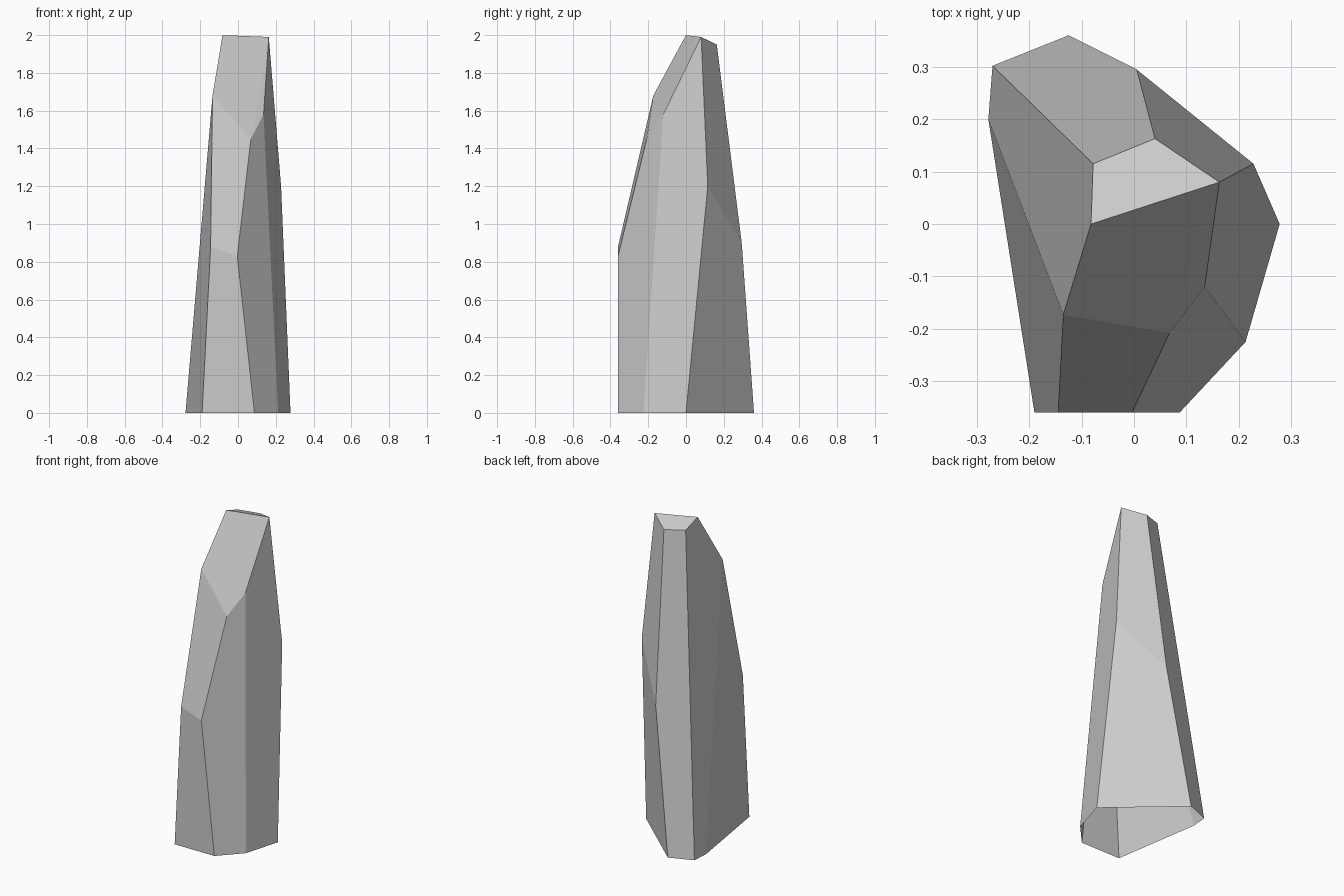
import bpy
import bmesh
import math

default_cube = bpy.data.objects.get("Cube")
if default_cube:
    bpy.data.objects.remove(default_cube, do_unlink=True)


def flat_material(name, color):
    mat = bpy.data.materials.new(name)
    mat.use_nodes = True
    mat.diffuse_color = color
    mat.node_tree.nodes["Principled BSDF"].inputs["Base Color"].default_value = color
    return mat


stone_gray = flat_material("stone_gray", (0.6, 0.6, 0.6, 1.0))

# Corner rings of the standing stone, from the ground to the slanted tip
footprint = [(0.278, 0), (0.213, -0.225), (0.087, -0.36), (-0.19, -0.36),
             (-0.278, 0.2), (-0.27, 0.302), (-0.125, 0.36)]
middle = [(-0.145, -0.36, 0.88), (-0.004, -0.36, 0.83),
          (0.005, 0.295, 0.9), (0.228, 0.115, 1.2)]
shoulder = [(-0.135, -0.173, 1.68), (0.068, -0.208, 1.45), (0.135, -0.12, 1.58)]
tip = [(-0.082, 0, 2), (0.163, 0.08, 1.99), (0.04, 0.163, 1.95), (-0.078, 0.115, 1.96)]
corners = [(x, y, 0) for x, y in footprint] + middle + shoulder + tip

# Wrap the corners in flat facets and merge nearly coplanar triangles
bm = bmesh.new()
for corner in corners:
    bm.verts.new(corner)
bmesh.ops.convex_hull(bm, input=bm.verts)
bmesh.ops.dissolve_limit(bm, angle_limit=math.radians(2), verts=bm.verts, edges=bm.edges)
bmesh.ops.recalc_face_normals(bm, faces=bm.faces)

# Leave the underside open
underside = [f for f in bm.faces if all(v.co.z < 0.001 for v in f.verts)]
bmesh.ops.delete(bm, geom=underside, context="FACES_ONLY")

mesh = bpy.data.meshes.new("standing_stone")
bm.to_mesh(mesh)
bm.free()
mesh.materials.append(stone_gray)
stone = bpy.data.objects.new("standing_stone", mesh)
bpy.context.collection.objects.link(stone)
